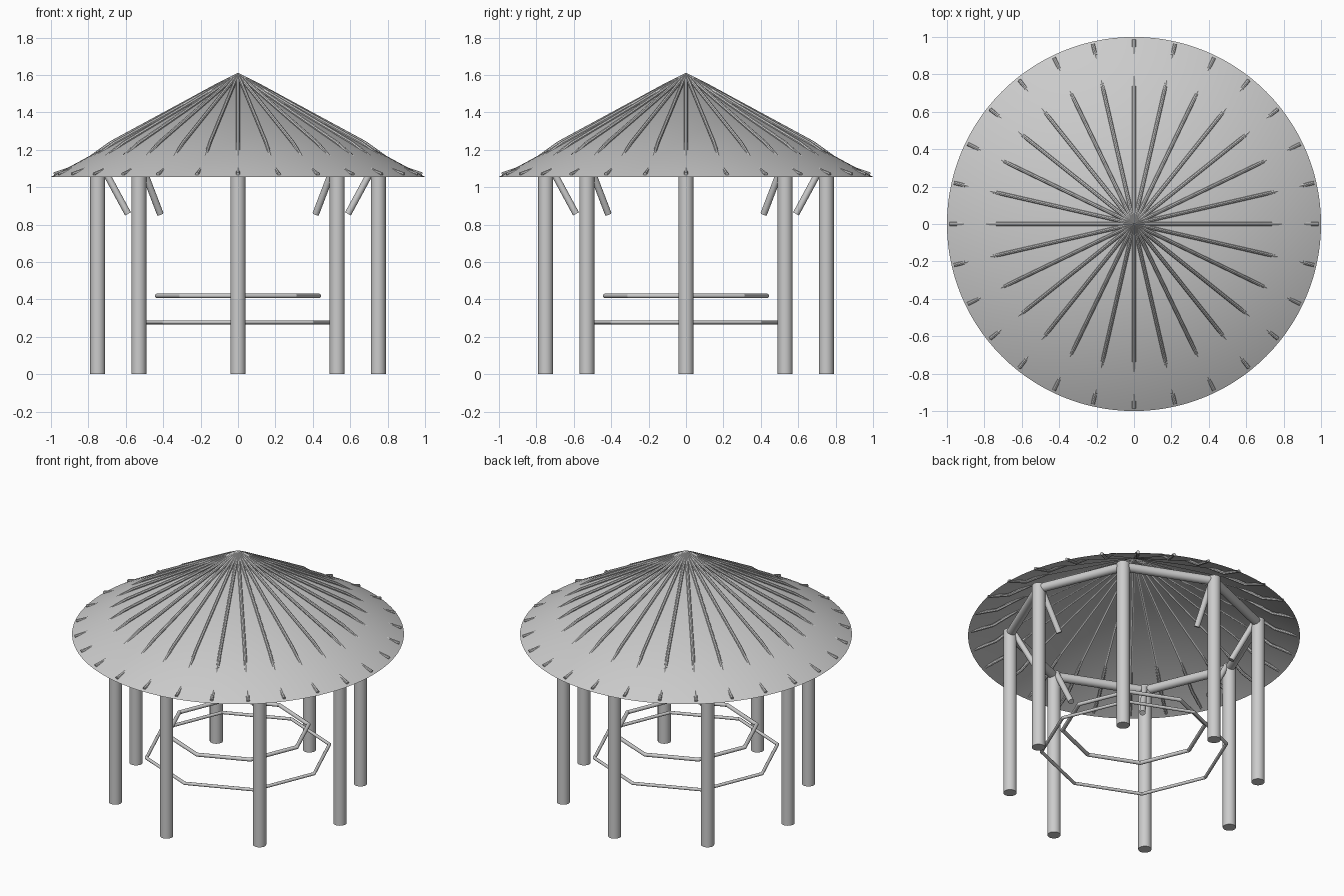
import bpy
import math
from mathutils import Vector

if "Cube" in bpy.data.objects:
    bpy.data.objects.remove(bpy.data.objects["Cube"])

grey = bpy.data.materials.new("light_grey")
grey.diffuse_color = (0.6, 0.6, 0.6, 1)
grey.use_nodes = True
grey.node_tree.nodes["Principled BSDF"].inputs["Base Color"].default_value = grey.diffuse_color

SIDES = 8            # posts, beams, braces and rings share this symmetry
RIBS = 28
RIM_Z, APEX_Z, ROOF_R = 1.055, 1.597, 1.0


def finish(obj, name):
    obj.name = name
    obj.data.materials.append(grey)
    bpy.context.view_layer.objects.active = obj
    obj.select_set(True)
    bpy.ops.object.shade_smooth_by_angle(angle=math.radians(40))
    obj.select_set(False)
    return obj


def polar(r, angle, z):
    return Vector((r * math.cos(angle), r * math.sin(angle), z))


def rod(name, a, b, radius, verts=24):
    """Cylinder between two points."""
    d = b - a
    bpy.ops.mesh.primitive_cylinder_add(
        vertices=verts, radius=radius, depth=d.length, location=(a + b) / 2,
        rotation=d.to_track_quat('Z', 'Y').to_euler())
    return finish(bpy.context.object, name)


def roof_z(r):
    return APEX_Z + (RIM_Z - APEX_Z) * r / ROOF_R


# Roof: thin open cone
bpy.ops.mesh.primitive_cone_add(
    vertices=112, radius1=ROOF_R, radius2=0, depth=APEX_Z - RIM_Z,
    end_fill_type='NOTHING', location=(0, 0, (APEX_Z + RIM_Z) / 2))
finish(bpy.context.object, "roof")

# Roof ribs: poles that dip below the thatch near the eave and re-emerge at the rim
rib_profile = [(0.0, 0.004), (0.1, 0.008), (0.68, 0.008), (0.85, -0.022), (0.985, 0.006)]
curve = bpy.data.curves.new("roof_ribs", 'CURVE')
curve.dimensions = '3D'
curve.bevel_depth = 0.01
curve.bevel_resolution = 2
curve.use_fill_caps = True
for i in range(RIBS):
    ang = 2 * math.pi * i / RIBS
    spline = curve.splines.new('POLY')
    spline.points.add(len(rib_profile) - 1)
    for point, (r, lift) in zip(spline.points, rib_profile):
        point.co = (*polar(r, ang, roof_z(r) + lift), 1)
ribs = bpy.data.objects.new("roof_ribs", curve)
bpy.context.collection.objects.link(ribs)
bpy.context.view_layer.objects.active = ribs
ribs.select_set(True)
bpy.ops.object.convert(target='MESH')
finish(bpy.context.object, "roof_ribs")

for i in range(SIDES):
    a0 = 2 * math.pi * i / SIDES
    a1 = 2 * math.pi * (i + 1) / SIDES
    # Upright posts
    rod(f"post_{i}", polar(0.75, a0, 0), polar(0.75, a0, 1.125), 0.04, 32)
    # Ring beam under the roof
    rod(f"ring_beam_{i}", polar(0.75, a0, 1.105), polar(0.75, a1, 1.105), 0.028)
    # Inward slanting braces
    rod(f"brace_{i}", polar(0.588, a0, 0.857), polar(0.725, a0, 1.11), 0.018)
    # Bench rails: upper inner ring and lower outer ring
    rod(f"upper_rail_{i}", polar(0.432, a0, 0.419), polar(0.432, a1, 0.419), 0.012, 16)
    rod(f"lower_rail_{i}", polar(0.56, a0, 0.277), polar(0.56, a1, 0.277), 0.01, 16)

# Rounded joints on the rails
for name, r, z, size in (("upper_rail_joint", 0.432, 0.419, 0.012),
                         ("lower_rail_joint", 0.56, 0.277, 0.01)):
    for i in range(SIDES):
        bpy.ops.mesh.primitive_uv_sphere_add(
            segments=16, ring_count=8, radius=size,
            location=polar(r, 2 * math.pi * i / SIDES, z))
        finish(bpy.context.object, f"{name}_{i}")
